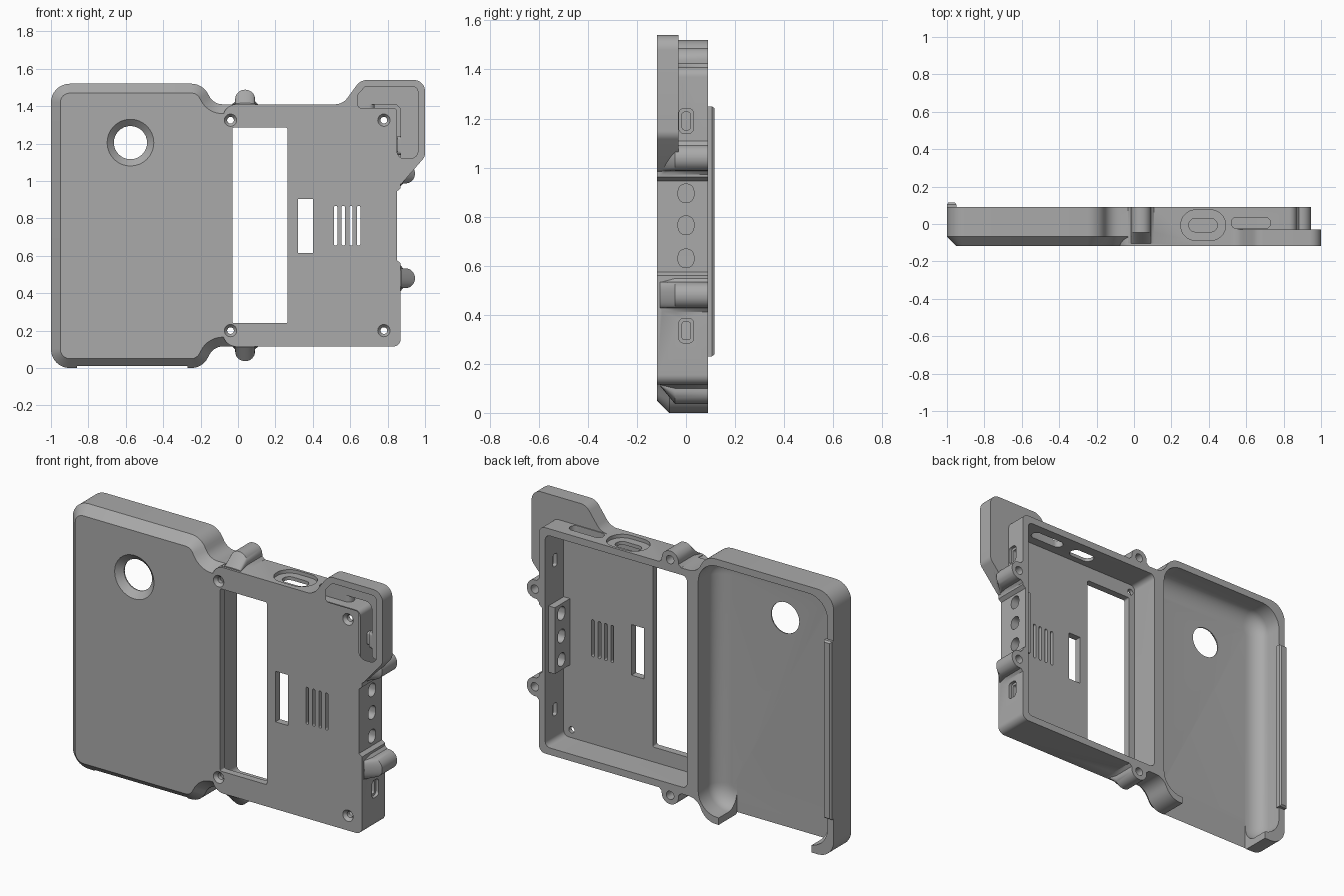
import bpy, bmesh, math
from mathutils import Vector

cube = bpy.data.objects.get("Cube")
if cube:
    bpy.data.objects.remove(cube, do_unlink=True)

grey = bpy.data.materials.new("plain grey")
grey.use_nodes = True
grey.diffuse_color = (0.4, 0.4, 0.4, 1)
grey.node_tree.nodes["Principled BSDF"].inputs["Base Color"].default_value = (0.4, 0.4, 0.4, 1)

FRONT, BACK, FLOOR = -0.118, 0.09, -0.078


def rounded(corners, steps=8):
    """Polygon from (a, b, radius) corners, each filleted with an arc."""
    pts, n = [], len(corners)
    for i, (a, b, r) in enumerate(corners):
        p = Vector((a, b))
        if r == 0:
            pts.append(p)
            continue
        u = (Vector(corners[i - 1][:2]) - p).normalized()
        v = (Vector(corners[(i + 1) % n][:2]) - p).normalized()
        half = u.angle(v) / 2
        mid = p + (u + v).normalized() * r / math.sin(half)
        s = p + u * r / math.tan(half) - mid
        e = p + v * r / math.tan(half) - mid
        sweep = s.angle(e)
        for k in range(steps + 1):
            t = k / steps
            d = (s * math.sin((1 - t) * sweep) + e * math.sin(t * sweep)) / math.sin(sweep)
            pts.append(mid + d)
    return pts


def rect(a0, a1, b0, b1, r=0.0):
    r = min(r, 0.495 * min(a1 - a0, b1 - b0))
    return rounded([(a0, b0, r), (a1, b0, r), (a1, b1, r), (a0, b1, r)])


def disc(a, b, r, n=32):
    return [Vector((a + r * math.cos(math.tau * k / n), b + r * math.sin(math.tau * k / n)))
            for k in range(n)]


def inset(pts, d):
    """Move an outline inward by d."""
    if d == 0:
        return pts
    n = len(pts)
    area = sum(pts[i - 1].cross(pts[i]) for i in range(n))
    sign = 1 if area > 0 else -1
    out = []
    for i, p in enumerate(pts):
        e0 = (p - pts[i - 1]).normalized()
        e1 = (pts[(i + 1) % n] - p).normalized()
        n0, n1 = Vector((-e0.y, e0.x)) * sign, Vector((-e1.y, e1.x)) * sign
        out.append(p + (n0 + n1) * d / (1 + n0.dot(n1)))
    return out


def loft(name, rings, axis="Y"):
    """Closed solid through (position, outline) rings along an axis."""
    place = {"X": lambda t, p: (t, p.x, p.y), "Y": lambda t, p: (p.x, t, p.y),
             "Z": lambda t, p: (p.x, p.y, t)}[axis]
    bm = bmesh.new()
    loops = [[bm.verts.new(place(t, p)) for p in pts] for t, pts in rings]
    n = len(loops[0])
    for lo, hi in zip(loops, loops[1:]):
        for i in range(n):
            bm.faces.new((lo[i - 1], lo[i], hi[i], hi[i - 1]))
    bm.faces.new(loops[0])
    bm.faces.new(loops[-1])
    bmesh.ops.recalc_face_normals(bm, faces=bm.faces)
    mesh = bpy.data.meshes.new(name)
    bm.to_mesh(mesh)
    bm.free()
    obj = bpy.data.objects.new(name, mesh)
    bpy.context.collection.objects.link(obj)
    return obj


def prism(name, pts, levels, axis="Y"):
    return loft(name, [(t, inset(pts, d)) for t, d in levels], axis)


def combine(target, tool, operation):
    mod = target.modifiers.new("combine", "BOOLEAN")
    mod.operation, mod.solver, mod.object = operation, "EXACT", tool
    bpy.context.view_layer.objects.active = target
    bpy.ops.object.modifier_apply(modifier=mod.name)
    bpy.data.objects.remove(tool, do_unlink=True)


def add(tool):
    combine(shell, tool, "UNION")


def cut(pts, levels, axis="Y"):
    combine(shell, prism("cutter", pts, levels, axis), "DIFFERENCE")


# Wide tray with a chamfered front and necked side
tray = rounded([(-1, 0, .1), (-1, 1.52, .1), (-.19, 1.52, .1), (-.13, 1.41, .08), (.05, 1.41, 0),
                (.05, .115, 0), (-.13, .115, .08), (-.19, 0, .1)])
shell = prism("case_shell", tray, [(FRONT, .05), (FRONT + .05, 0), (BACK, 0)])

# Electronics box
box = rounded([(-.08, .115, .07), (.87, .115, .04), (.87, 1.41, .04), (-.08, 1.41, .07)])
add(prism("box", box, [(FRONT, 0), (BACK, 0)]))

# Strap loop on the upper corner
loop = rounded([(.5, 1.3, 0), (.5, 1.41, 0), (.56, 1.41, .08), (.655, 1.54, .07), (1, 1.54, .06),
                (1, 1.13, .05), (.87, .98, .03), (.8, .98, 0), (.8, 1.3, 0)])
add(prism("strap_loop", loop, [(FRONT, 0), (-.03, 0)]))

# Screw ears that taper into the wall at the front
ear = rounded([(-.02, -.07, 0), (0, -.07, 0), (.015, -.053, 0), (.078, -.053, .051),
               (.078, .053, .051), (.015, .053, 0), (0, .07, 0), (-.02, .07, 0)])
ears = [((.038, 1.41), (0, 1)), ((.038, .115), (0, -1)), ((.868, 1.04), (1, 0)), ((.868, .48), (1, 0))]
for (x, z), out in ears:
    out, base = Vector(out), Vector((x, z))
    side = Vector((-out.y, out.x))
    rings = []
    for y, grow in ((-.105, .08), (-.045, 1), (BACK, 1)):
        rings.append((y, [base + out * (p.x if p.x < 0 else p.x * grow) + side * p.y for p in ear]))
    add(loft("ear", rings))

# Strap opening with bevelled rim
opening = rounded([(.64, 1.39, .02), (.64, 1.46, .02), (.68, 1.505, .02), (.962, 1.505, .03),
                   (.962, 1.12, .04), (.85, 1.12, .04), (.85, 1.39, .02)])
cut(opening, [(-.13, 0), (FRONT, 0), (-.095, .02), (.0, .02)])

# Tray hollow with a filleted floor, open at the bottom
fillet = [(.0 + (FLOOR - .0) * math.sin(k * math.pi / 16), .1 * (1 - math.cos(k * math.pi / 16)))
          for k in range(9)]
cut(rect(-.96, -.14, .04, 1.48, .12), [(.2, 0)] + fillet)
cut(rect(-.86, -.27, -.1, .2), [(FLOOR, 0), (.2, 0)])

# Box hollow and button backing panel
cut(rect(-.07, .83, .155, 1.37, .03), [(FLOOR, 0), (.2, 0)])
add(prism("button_panel", rect(.79, .84, .57, .95), [(FLOOR - .01, 0), (.06, 0)]))

# Recessed button bay on the side
bay = rounded([(.9, .54, 0), (.85, .575, 0), (.85, .945, 0), (.9, .985, 0)])
cut(bay, [(-.2, 0), (.2, 0)])
for z in (.63, .765, .895):
    cut(rect(-.032, .032, z - .038, z + .038, .03), [(.7, 0), (.95, 0)], "X")

# Side slots: shallow recess with a through slot
for z in (.335, 1.19):
    cut(rect(-.029, .031, z - .05, z + .05, .02), [(.852, 0), (.89, 0)], "X")
    cut(rect(-.016, .018, z - .036, z + .036, .01), [(.75, 0), (.89, 0)], "X")

# Top ports
cut(rect(.25, .49, -.088, .075, .08), [(1.39, 0), (1.5, 0)], "Z")
cut(rect(.293, .445, -.042, .03, .035), [(1.3, 0), (1.5, 0)], "Z")
cut(rect(.52, .73, -.025, .036, .03), [(1.3, 0), (1.46, 0)], "Z")

# Front openings: lens, screen, slot, vents
cut(disc(-.575, 1.205, .125), [(-.15, 0), (FRONT, 0), (-.084, .036), (0, .036)])
cut(rect(-.03, .265, .24, 1.285, .008), [(-.2, 0), (-.05, 0)])
cut(rect(.32, .4, .615, .905), [(-.2, 0), (-.05, 0)])
for k in range(4):
    x = .522 + k * .041
    cut(rect(x - .009, x + .009, .655, .867, .008), [(-.2, 0), (-.05, 0)])

# Countersunk corner screw holes
for x in (-.04, .78):
    for z in (.2, 1.325):
        cut(disc(x, z, .033, 24), [(-.15, 0), (FRONT, 0), (-.1, .015), (-.04, .015)])

# Blind holes in the ears
for (x, z), (ox, oz) in ears:
    cut(disc(x + ox * .028, z + oz * .028, .024, 24), [(-.02, 0), (.2, 0)])

# Retaining lip along the outer rear edge
lip = prism("rear_lip", rect(-1, -.95, .23, 1.25), [(BACK - .01, 0), (.105, 0), (.116, .008)])

for obj in (shell, lip):
    obj.data.materials.clear()
    obj.data.materials.append(grey)
    bpy.ops.object.select_all(action="DESELECT")
    obj.select_set(True)
    bpy.context.view_layer.objects.active = obj
    bpy.ops.object.shade_smooth_by_angle(angle=math.radians(30))
